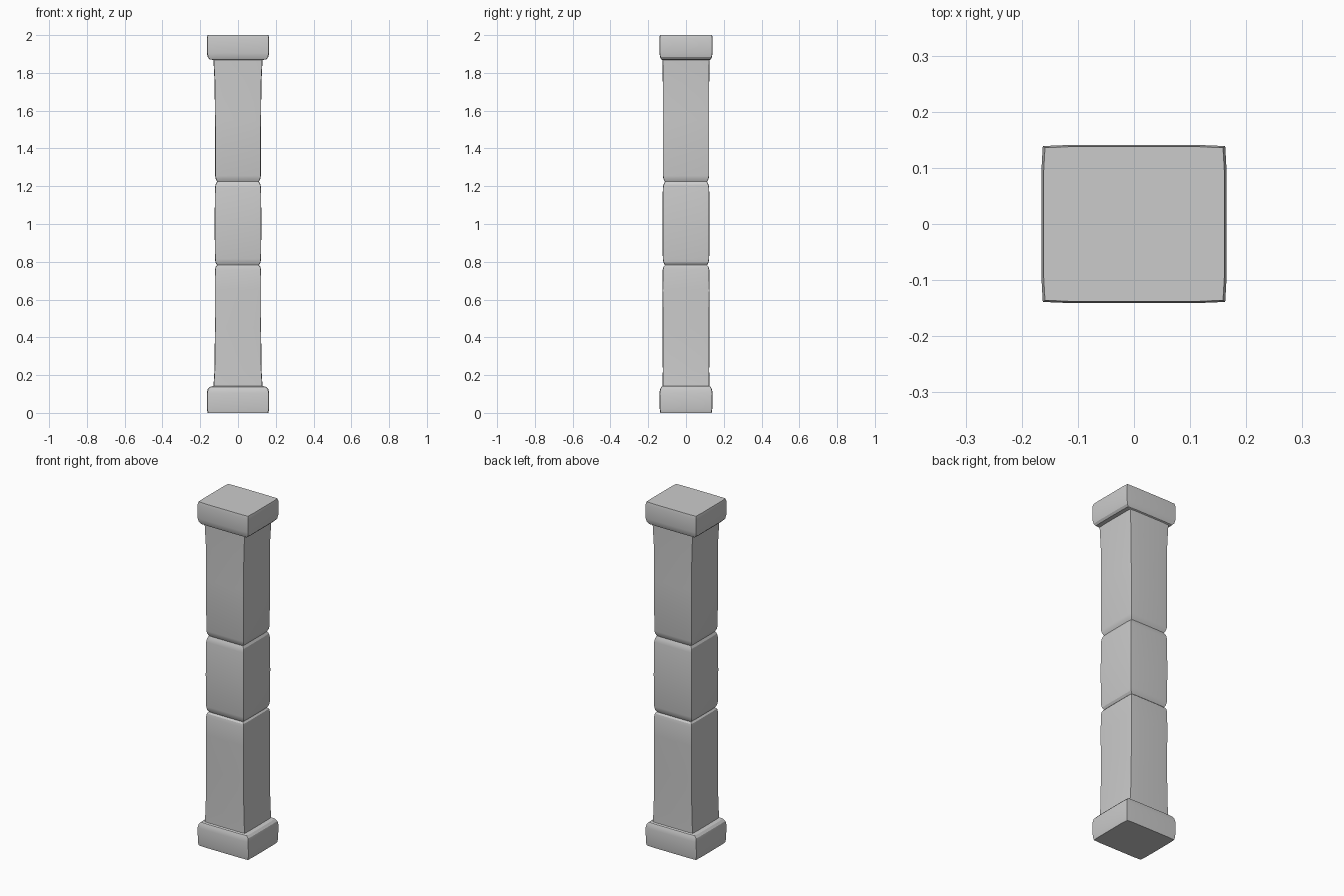
import bpy, bmesh

if "Cube" in bpy.data.objects:
    bpy.data.objects.remove(bpy.data.objects["Cube"])


def ring(bm, hx, hy, z):
    """Slightly bowed rectangle: pulled-in corners, fuller side middles."""
    c, e = 0.985, 0.68
    quarter = [(hx, hy * e), (hx * c, hy * c), (hx * e, hy)]
    pts = quarter
    pts = pts + [(-x, y) for x, y in reversed(quarter)]
    pts = pts + [(-x, -y) for x, y in quarter]
    pts = pts + [(x, -y) for x, y in reversed(quarter)]
    return [bm.verts.new((x, y, z)) for x, y in pts]


def loft(name, profile, cap_bottom=False, cap_top=False):
    """Skin a stack of (half x, half y, z) sections."""
    bm = bmesh.new()
    rings = [ring(bm, *p) for p in profile]
    for a, b in zip(rings, rings[1:]):
        n = len(a)
        for i in range(n):
            j = (i + 1) % n
            bm.faces.new((a[i], a[j], b[j], b[i]))
    if cap_bottom:
        bm.faces.new(list(reversed(rings[0])))
    if cap_top:
        bm.faces.new(rings[-1])
    mesh = bpy.data.meshes.new(name)
    bm.to_mesh(mesh)
    bm.free()
    obj = bpy.data.objects.new(name, mesh)
    bpy.context.collection.objects.link(obj)
    bpy.context.view_layer.objects.active = obj
    obj.select_set(True)
    bpy.ops.object.shade_smooth_by_angle(angle=0.35)
    obj.select_set(False)
    return obj


# Plinth with a rounded upper edge
loft("plinth", [
    (0.160, 0.136, 0.0), (0.165, 0.139, 0.02), (0.165, 0.141, 0.105),
    (0.161, 0.137, 0.125), (0.150, 0.132, 0.137), (0.130, 0.124, 0.142),
], cap_bottom=True)

# Three shaft blocks separated by worn grooves, flared at both ends
loft("lower_shaft", [
    (0.130, 0.124, 0.142), (0.125, 0.123, 0.22), (0.122, 0.124, 0.45),
    (0.123, 0.125, 0.65), (0.122, 0.124, 0.755), (0.119, 0.120, 0.773),
    (0.111, 0.112, 0.782),
])
loft("middle_shaft", [
    (0.111, 0.112, 0.782), (0.119, 0.119, 0.795), (0.122, 0.123, 0.815),
    (0.124, 0.124, 1.0), (0.122, 0.123, 1.19), (0.119, 0.119, 1.21),
    (0.111, 0.112, 1.224),
])
loft("upper_shaft", [
    (0.111, 0.112, 1.224), (0.118, 0.119, 1.238), (0.121, 0.123, 1.255),
    (0.122, 0.123, 1.55), (0.124, 0.123, 1.75), (0.130, 0.125, 1.868),
])

# Capital with a rounded lower edge
loft("capital", [
    (0.130, 0.125, 1.868), (0.150, 0.132, 1.872), (0.160, 0.137, 1.883),
    (0.165, 0.141, 1.905), (0.165, 0.141, 1.985), (0.161, 0.138, 2.0),
], cap_top=True)
